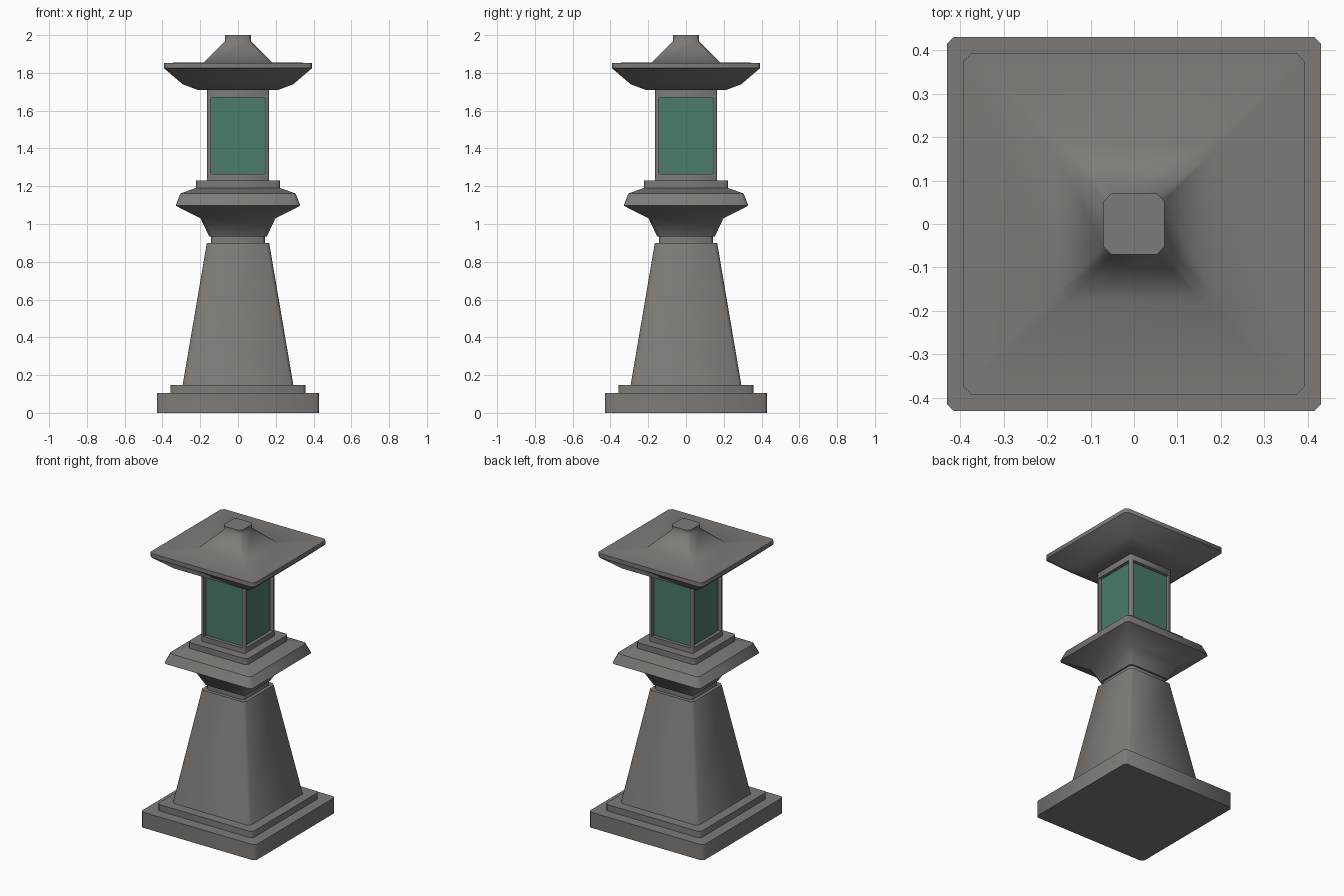
import bpy, bmesh, math

if "Cube" in bpy.data.objects:
    bpy.data.objects.remove(bpy.data.objects["Cube"])


def material(name, rgb):
    m = bpy.data.materials.new(name)
    m.diffuse_color = (*rgb, 1)
    m.use_nodes = True
    m.node_tree.nodes["Principled BSDF"].inputs["Base Color"].default_value = m.diffuse_color
    return m


stone = material("warm_grey_stone", (0.21, 0.195, 0.182))
glass_mat = material("teal_glass", (0.07, 0.2, 0.145))


def ring(bm, h, z, c):
    """Square ring of half-width h with corners cut by c."""
    a = h - c
    pts = [(a, -h), (h, -a), (h, a), (a, h), (-a, h), (-h, a), (-h, -a), (-a, -h)]
    return [bm.verts.new((x, y, z)) for x, y in pts]


def loft(name, profile, chamfer, window_level=None):
    """Closed square-section body through (half-width, height) points."""
    bm = bmesh.new()
    rings = [ring(bm, h, z, chamfer) for h, z in profile]
    panes = []
    for k, (lo, hi) in enumerate(zip(rings, rings[1:])):
        for i in range(8):
            j = (i + 1) % 8
            f = bm.faces.new((lo[i], lo[j], hi[j], hi[i]))
            if k == window_level and i % 2 == 1:
                panes.append(f)
    bm.faces.new(rings[0][::-1])
    bm.faces.new(rings[-1])
    bmesh.ops.recalc_face_normals(bm, faces=bm.faces)
    if panes:
        # Frame border, then a recessed pane of glass on each side
        bmesh.ops.inset_individual(bm, faces=panes, thickness=0.018, depth=0)
        bmesh.ops.inset_individual(bm, faces=panes, thickness=0.0005, depth=-0.022)
        for f in panes:
            f.material_index = 1
    me = bpy.data.meshes.new(name)
    bm.to_mesh(me)
    bm.free()
    ob = bpy.data.objects.new(name, me)
    bpy.context.collection.objects.link(ob)
    me.materials.append(stone)
    if panes:
        me.materials.append(glass_mat)
    bpy.ops.object.select_all(action='DESELECT')
    bpy.context.view_layer.objects.active = ob
    ob.select_set(True)
    bpy.ops.object.shade_smooth_by_angle(angle=math.radians(48))
    return ob


# Ground slab and step
loft("base_slab", [(0.43, 0), (0.43, 0.105)], 0.016)
loft("base_step", [(0.357, 0.105), (0.357, 0.148)], 0.016)

# Tapered pillar and narrow neck
loft("pillar", [(0.293, 0.148), (0.165, 0.9)], 0.018)
loft("neck", [(0.142, 0.9), (0.142, 0.94)], 0.015)

# Flared support under the lantern
loft("support_bowl", [(0.153, 0.935), (0.198, 1.03), (0.33, 1.097),
                      (0.305, 1.162), (0.222, 1.19)], 0.018)
loft("support_platform", [(0.222, 1.185), (0.222, 1.23)], 0.015)

# Lantern box with four recessed windows
loft("lantern_box", [(0.164, 1.23), (0.164, 1.252), (0.164, 1.683), (0.164, 1.715)],
     0.008, window_level=1)

# Roof with wide eaves, raised peak and square cap
loft("roof", [(0.213, 1.71), (0.293, 1.74), (0.392, 1.825), (0.392, 1.853),
              (0.18, 1.856), (0.07, 1.965), (0.07, 2.0)], 0.018)
